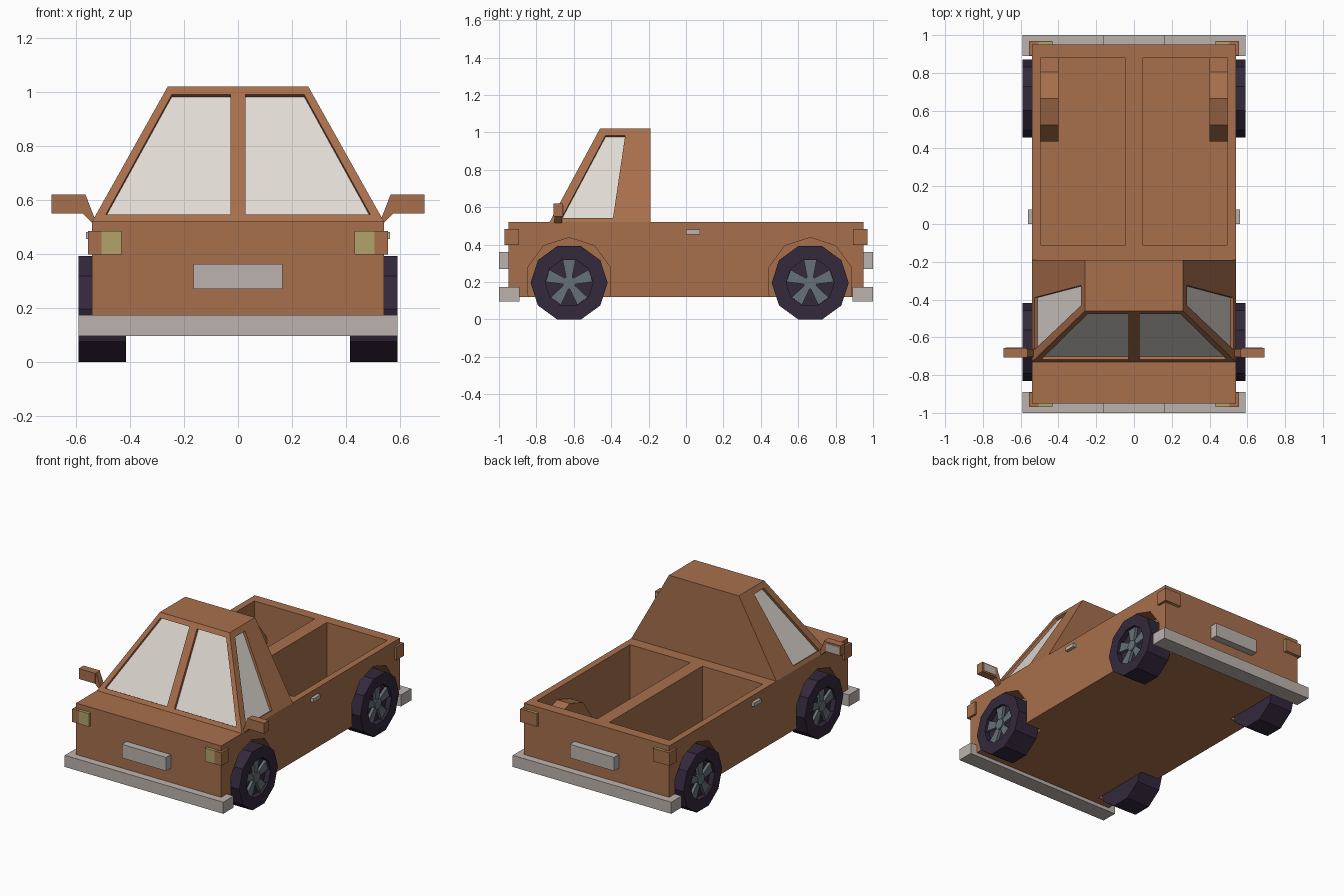
import bpy, bmesh, math
from mathutils import Vector

if "Cube" in bpy.data.objects:
    bpy.data.objects.remove(bpy.data.objects["Cube"])


def material(name, rgb):
    m = bpy.data.materials.new(name)
    m.diffuse_color = (*rgb, 1)
    m.use_nodes = True
    m.node_tree.nodes["Principled BSDF"].inputs["Base Color"].default_value = m.diffuse_color
    return m


PAINT = material("copper_brown_paint", (0.39, 0.16, 0.072))
GLASS = material("pale_glass", (0.75, 0.70, 0.66))
METAL = material("light_grey_metal", (0.50, 0.45, 0.42))
LAMP = material("dull_yellow_lamp", (0.45, 0.37, 0.146))
TYRE = material("dark_purple_rubber", (0.033, 0.021, 0.045))
RIM = material("slate_grey_rim", (0.13, 0.165, 0.19))


def finish(name, bm, mat):
    bmesh.ops.recalc_face_normals(bm, faces=bm.faces)
    me = bpy.data.meshes.new(name)
    bm.to_mesh(me)
    bm.free()
    me.materials.append(mat)
    ob = bpy.data.objects.new(name, me)
    bpy.context.collection.objects.link(ob)
    return ob


def prism(name, pts, vec, mat):
    """Polygon swept along a vector."""
    bm = bmesh.new()
    face = bm.faces.new([bm.verts.new(p) for p in pts])
    new = bmesh.ops.extrude_face_region(bm, geom=[face])["geom"]
    moved = [v for v in new if isinstance(v, bmesh.types.BMVert)]
    bmesh.ops.translate(bm, verts=moved, vec=vec)
    if not any(len(e.link_faces) == 2 for e in face.edges):
        bm.faces.new(face.verts)
    bmesh.ops.holes_fill(bm, edges=bm.edges, sides=0)
    return finish(name, bm, mat)


def box(name, lo, hi, mat):
    x0, y0, z0 = lo
    x1, y1, z1 = hi
    return prism(name, [(x0, y0, z0), (x1, y0, z0), (x1, y1, z0), (x0, y1, z0)],
                 (0, 0, z1 - z0), mat)


def mbox(name, s, x0, x1, y0, y1, z0, z1, mat):
    """Box given for the +x side, placed on side s."""
    xs = sorted((s * x0, s * x1))
    return box(name, (xs[0], y0, z0), (xs[1], y1, z1), mat)


def boolean(ob, cutter, op="DIFFERENCE"):
    mod = ob.modifiers.new("cut", "BOOLEAN")
    mod.operation, mod.object, mod.solver = op, cutter, "EXACT"
    bpy.context.view_layer.objects.active = ob
    bpy.ops.object.modifier_apply(modifier=mod.name)
    bpy.data.objects.remove(cutter, do_unlink=True)


def ring(x, y, z, r, n, start):
    return [(x, y + r * math.cos(start + math.tau * i / n),
             z + r * math.sin(start + math.tau * i / n)) for i in range(n)]


WHEEL_Y = (-0.625, 0.664)
SIDES = (-1, 1)

# Body with two open load bays and wheel wells
body = box("body", (-0.54, -0.95, 0.12), (0.54, 0.95, 0.52), PAINT)
for s in SIDES:
    boolean(body, mbox("bay_cutter", s, 0.045, 0.495, -0.11, 0.88, 0.14, 0.7, PAINT))
for s in SIDES:
    # Rear well housings that show inside the bays
    housing = prism("housing", ring(s * 0.40, WHEEL_Y[1], 0.205, 0.24, 10, math.pi / 2),
                    (s * 0.12, 0, 0), PAINT)
    boolean(housing, box("trim", (-1, -1, -0.5), (1, 1, 0.13), PAINT))
    boolean(body, housing, "UNION")
for s in SIDES:
    for y in WHEEL_Y:
        boolean(body, prism("well_cutter", ring(s * 0.41, y, 0.205, 0.233, 10, math.pi / 2),
                            (s * 0.3, 0, 0), PAINT))

# Cab: tapered block with sloping windscreen
bm = bmesh.new()
low = [bm.verts.new(p) for p in
       [(-0.54, -0.73, 0.52), (0.54, -0.73, 0.52), (0.54, -0.19, 0.52), (-0.54, -0.19, 0.52)]]
top = [bm.verts.new(p) for p in
       [(-0.26, -0.46, 1.02), (0.26, -0.46, 1.02), (0.26, -0.19, 1.02), (-0.26, -0.19, 1.02)]]
bm.faces.new(low)
bm.faces.new(top)
for i in range(4):
    j = (i + 1) % 4
    bm.faces.new((low[i], low[j], top[j], top[i]))
cab = finish("cab", bm, PAINT)


# Recessed windows: cut a pocket, then lay a glass plate in it
def window(name, pts, normal):
    n = Vector(normal).normalized()
    pts = [Vector(p) for p in pts]
    boolean(cab, prism("cutter", [p + n * 0.02 for p in pts], n * -0.045, PAINT))
    prism(name, [p - n * 0.018 for p in pts], n * -0.007, GLASS)


def screen(s, x, z):
    return (s * x, -0.73 + (z - 0.52) * 0.54, z)


def flank(s, y, z):
    return (s * (0.54 - (z - 0.52) * 0.56), y, z)


for s in SIDES:
    window("windscreen_pane", [screen(s, *p) for p in
           [(0.028, 0.545), (0.49, 0.545), (0.245, 0.99), (0.028, 0.99)]], (0, -1, 0.54))
    window("side_window", [flank(s, *p) for p in
           [(-0.665, 0.543), (-0.39, 0.543), (-0.325, 0.985), (-0.43, 0.985)]], (s, 0, 0.56))

# Bumpers and number plate blanks at both ends
for e in SIDES:
    for name, x, y0, z0, z1 in (("bumper", 0.59, 0.89, 0.096, 0.174),
                                ("plate", 0.165, 0.945, 0.27, 0.362)):
        ys = sorted((e * y0, e * 1.0))
        box(name, (-x, ys[0], z0), (x, ys[1], z1), METAL)

for s in SIDES:
    # Lamps with painted corner blocks
    mbox("headlamp", s, 0.432, 0.505, -0.97, -0.94, 0.397, 0.485, LAMP)
    mbox("front_corner", s, 0.505, 0.555, -0.97, -0.892, 0.397, 0.485, PAINT)
    mbox("tail_lamp", s, 0.432, 0.505, 0.94, 0.964, 0.397, 0.485, LAMP)
    mbox("tail_lamp_cover", s, 0.432, 0.505, 0.964, 0.97, 0.397, 0.485, PAINT)
    mbox("rear_corner", s, 0.505, 0.555, 0.892, 0.97, 0.397, 0.485, PAINT)
    # Door handles
    mbox("door_handle", s, 0.535, 0.562, 0.0, 0.076, 0.455, 0.48, METAL)
    # Wing mirrors
    prism("mirror_arm", [(s * x, -0.703, z) for x, z in
          [(0.53, 0.53), (0.54, 0.515), (0.575, 0.55), (0.575, 0.62), (0.565, 0.62)]],
          (0, 0.04, 0), PAINT)
    mbox("mirror_housing", s, 0.568, 0.69, -0.708, -0.657, 0.55, 0.62, PAINT)
    mbox("mirror_glass", s, 0.585, 0.68, -0.658, -0.654, 0.56, 0.61, METAL)


# Wheels: ten-sided tyre with a dished face, hub and five flared spokes
def wheel(s, y, z=0.196):
    tyre = prism("tyre", ring(s * 0.415, y, z, 0.206, 10, 0), (s * 0.175, 0, 0), TYRE)
    boolean(tyre, prism("dish", ring(s * 0.555, y, z, 0.128, 10, 0), (s * 0.1, 0, 0), TYRE))
    prism("hub", ring(s * 0.55, y, z, 0.036, 10, 0), (s * 0.03, 0, 0), RIM)
    for k in range(5):
        a = math.pi / 2 + math.tau * k / 5
        c, d = math.cos(a), math.sin(a)
        prism("spoke", [(s * 0.55, y + r * c - w * d, z + r * d + w * c) for r, w in
              [(0.02, -0.015), (0.121, -0.034), (0.121, 0.034), (0.02, 0.015)]],
              (s * 0.024, 0, 0), RIM)


for s in SIDES:
    for y in WHEEL_Y:
        wheel(s, y)
